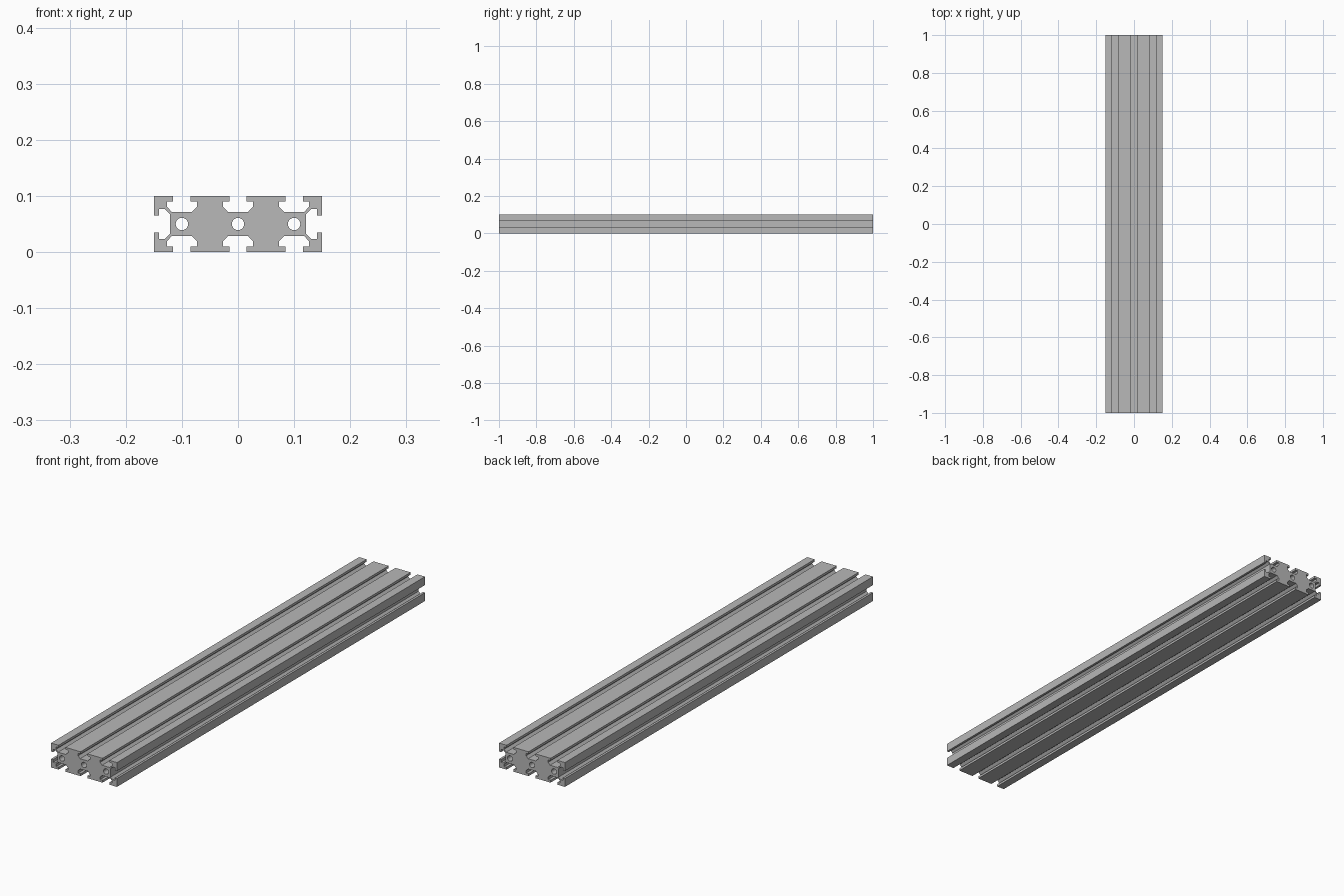
import bpy, bmesh, math
from mathutils import Vector

cube = bpy.data.objects.get("Cube")
if cube:
    bpy.data.objects.remove(cube, do_unlink=True)

WIDTH, HEIGHT, LENGTH = 0.30, 0.10, 2.0
PITCH, HOLE_RADIUS, HOLE_SIDES = 0.10, 0.011, 32

# Half of one T-slot: (distance from slot centre, depth below the face)
SLOT = [(0.0155, 0), (0.0155, 0.0095), (0.0265, 0.0095),
        (0.0265, 0.0195), (0.0175, 0.029)]


def side_points(corner, along, length):
    """Points of one side of the section, with a T-slot every pitch."""
    inward = Vector((-along.y, along.x))
    pts = [corner]
    for i in range(round(length / PITCH)):
        centre = (i + 0.5) * PITCH
        half = [(-u, d) for u, d in SLOT]
        full = half + [(u, d) for u, d in reversed(SLOT)]
        pts += [corner + along * (centre + u) + inward * d for u, d in full]
    return pts


def add_loop(bm, pts):
    verts = [bm.verts.new((p.x, -LENGTH / 2, p.y)) for p in pts]
    return [bm.edges.new((v, verts[i - 1])) for i, v in enumerate(verts)]


# Outer outline of the section, walked around its four sides
outline = []
corner = Vector((-WIDTH / 2, 0))
along = Vector((1, 0))
for length in (WIDTH, HEIGHT, WIDTH, HEIGHT):
    outline += side_points(corner, along, length)
    corner = corner + along * length
    along = Vector((-along.y, along.x))

bm = bmesh.new()
edges = add_loop(bm, outline)

# Round bores along the core
for x in (-PITCH, 0, PITCH):
    ring = [2 * math.pi * i / HOLE_SIDES for i in range(HOLE_SIDES)]
    edges += add_loop(bm, [Vector((x + HOLE_RADIUS * math.cos(a),
                                   HEIGHT / 2 + HOLE_RADIUS * math.sin(a)))
                           for a in ring])

# Fill the section and extrude it to full length
bmesh.ops.triangle_fill(bm, edges=edges, use_beauty=True, normal=(0, -1, 0))
cap = bmesh.ops.extrude_face_region(bm, geom=bm.faces[:], use_keep_orig=True)
bmesh.ops.translate(bm, vec=(0, LENGTH, 0),
                    verts=[g for g in cap["geom"] if isinstance(g, bmesh.types.BMVert)])
bmesh.ops.recalc_face_normals(bm, faces=bm.faces[:])

mesh = bpy.data.meshes.new("slotted_rail")
bm.to_mesh(mesh)
bm.free()
rail = bpy.data.objects.new("slotted_rail", mesh)
bpy.context.collection.objects.link(rail)

# Plain aluminium grey
grey = bpy.data.materials.new("aluminium_grey")
grey.use_nodes = True
colour = (0.48, 0.48, 0.48, 1)
grey.diffuse_color = colour
grey.node_tree.nodes["Principled BSDF"].inputs["Base Color"].default_value = colour
mesh.materials.append(grey)

# Smooth bores, crisp slot edges
bpy.ops.object.select_all(action="DESELECT")
rail.select_set(True)
bpy.context.view_layer.objects.active = rail
bpy.ops.object.shade_smooth_by_angle(angle=math.radians(30))
